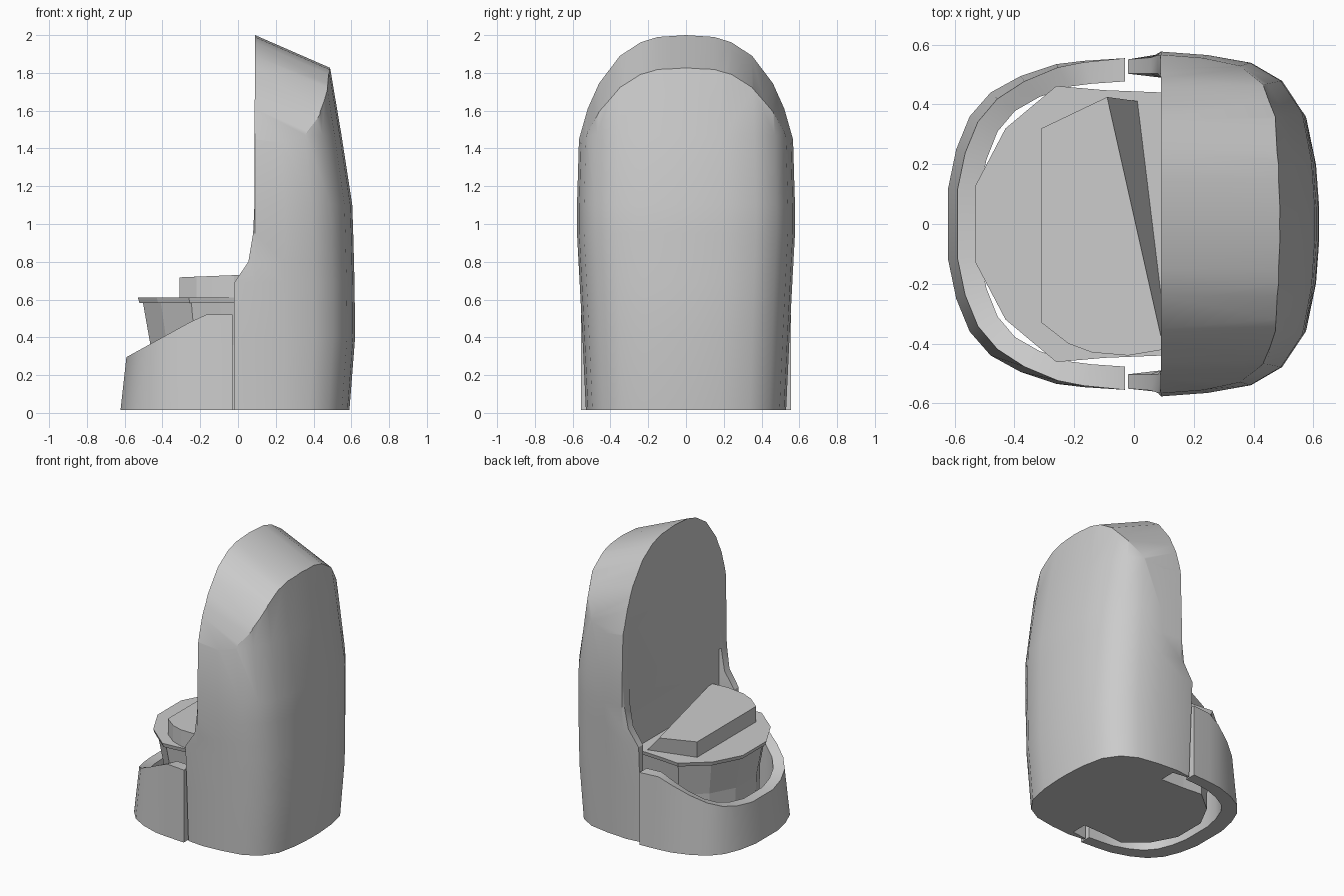
import bpy, bmesh, math

cube = bpy.data.objects.get("Cube")
if cube:
    bpy.data.objects.remove(cube, do_unlink=True)

GREY = (0.6, 0.6, 0.6, 1)
mat = bpy.data.materials.new("plain_grey")
mat.use_nodes = True
mat.diffuse_color = GREY
mat.node_tree.nodes["Principled BSDF"].inputs["Base Color"].default_value = GREY

FLOOR = 0.015


def mirrored(half):
    """Close a half outline of (x, y) points by reflecting it in y."""
    return half + [(x, -y) for x, y in reversed(half)]


def loft(name, rings, closed=False):
    """Skin equal-length rings; cap the ends, or join last to first."""
    bm = bmesh.new()
    loops = [[bm.verts.new(p) for p in ring] for ring in rings]
    pairs = list(zip(loops, loops[1:]))
    if closed:
        pairs.append((loops[-1], loops[0]))
    else:
        bm.faces.new(loops[0])
        bm.faces.new(loops[-1])
    n = len(loops[0])
    for a, b in pairs:
        for i in range(n):
            j = (i + 1) % n
            bm.faces.new((a[i], a[j], b[j], b[i]))
    bmesh.ops.recalc_face_normals(bm, faces=bm.faces)
    mesh = bpy.data.meshes.new(name)
    bm.to_mesh(mesh)
    bm.free()
    mesh.materials.append(mat)
    obj = bpy.data.objects.new(name, mesh)
    bpy.context.collection.objects.link(obj)
    return obj


def activate(obj):
    bpy.ops.object.select_all(action='DESELECT')
    obj.select_set(True)
    bpy.context.view_layer.objects.active = obj


def smooth(obj, degrees=28):
    activate(obj)
    bpy.ops.object.shade_smooth_by_angle(angle=math.radians(degrees))


# Tall back shell: D-shaped plans with short side arms at the open face
FACE = 0.09
curve = [(0, 1), (.3, .98), (.58, .935), (.78, .83), (.92, .64), (.98, .36), (1, .1)]
# height, half width, back x, arm front x
levels = [(FLOOR, .53, .59, -.02), (.4, .548, .62, -.02), (.69, .563, .617, -.02),
          (.8, .569, .614, .055), (.95, .577, .61, .08), (1.1, .577, .605, .087),
          (1.47, .566, .548, .088), (1.83, .555, .487, .088), (2.1, .55, .44, .088)]
rings = []
for z, w, back, arm in levels:
    half = [(FACE, .49), (arm, .503), (arm, w - .012)]
    half += [(FACE + t * (back - FACE), w * f) for t, f in curve]
    rings.append([(x, y, z) for x, y in mirrored(half)])
shell = loft("back_shell", rings)

# Arched envelope, sloping down toward the back, trims the shell top
arch = [(0, 2), (.15, 1.99), (.24, 1.962), (.35, 1.89), (.46, 1.745),
        (.52, 1.61), (.566, 1.45), (.7, 1.0), (.7, -.5)]
arch = [(-y, z) for y, z in reversed(arch)] + arch[1:]
cutter = loft("arch_cutter", [[(x, y, z - .436 * (x - FACE)) for y, z in arch]
                              for x in (-.3, .8)])
cutter.hide_render = True
trim = shell.modifiers.new("arch_trim", 'BOOLEAN')
trim.operation = 'INTERSECT'
trim.solver = 'EXACT'
trim.object = cutter
activate(shell)
bpy.ops.object.modifier_apply(modifier=trim.name)
bpy.data.objects.remove(cutter, do_unlink=True)
smooth(shell)

# Low curved front wall with a sloping top
plan = mirrored([(-.03, .555), (-.17, .546), (-.26, .535), (-.38, .495), (-.48, .44),
                 (-.55, .36), (-.595, .25), (-.622, .12)])


def wall_top(x):
    return min(.52, .62 + .55 * x)


sections = []
for x, y in plan:
    lean = 1 - .05 * min(1, max(0, -x - .1) / .4)
    tx, ty = x * lean, y * lean
    ix, iy = x * .83, y * .86
    if x > -.1:
        ix = x
    sections.append([(x, y, FLOOR), (tx, ty, wall_top(tx)),
                     (ix, iy, wall_top(tx)), (ix, iy, FLOOR)])
smooth(loft("front_wall", sections))

# Tapered bowl with an overhanging rim
rim = mirrored([(.1, .44), (-.1, .448), (-.26, .462), (-.43, .32), (-.53, .13)])


def rim_ring(scale, z):
    return [(x * scale if x < 0 else x, y * scale, z) for x, y in rim]


loft("bowl", [rim_ring(.86, FLOOR), rim_ring(.875, .36), rim_ring(.95, .585)])
loft("bowl_rim", [rim_ring(.985, .583), rim_ring(1, .61)])

# Seat lid with a skewed, sloping rear edge
edge = [(-.09, .425), (-.31, .32), (-.31, -.33), (-.22, -.4), (-.14, -.43),
        (-.02, -.44), (.1, -.42)]
lower = [(.02, .41)] + edge[1:-1] + [(.12, -.41)]
loft("seat_lid", [[(x, y, .6) for x, y in lower],
                  [(x, y, .73 + .04 * x) for x, y in edge]])
